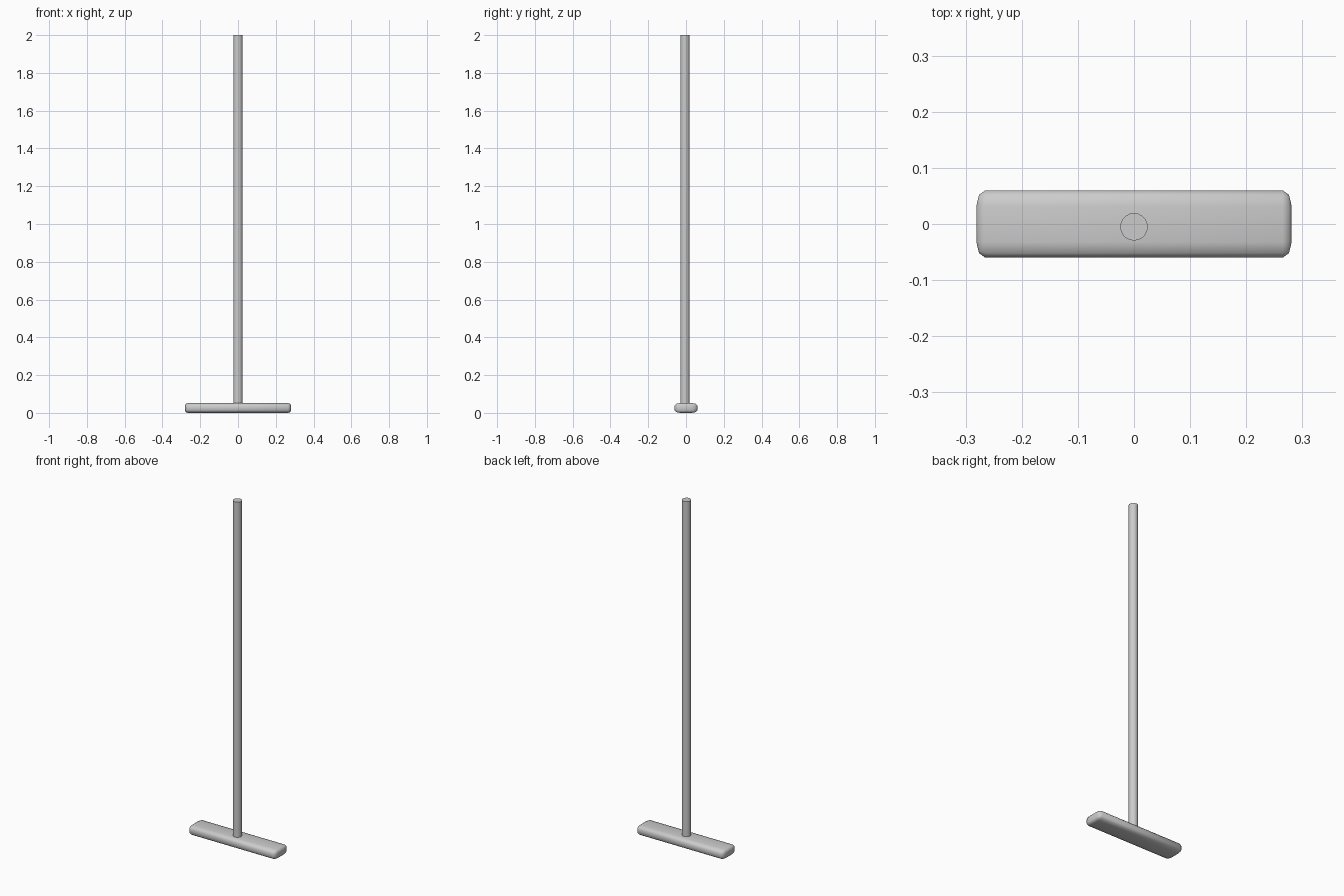
import bpy, bmesh
from mathutils import Vector

if "Cube" in bpy.data.objects:
    bpy.data.objects.remove(bpy.data.objects["Cube"])

# Overall sizes
BASE = Vector((0.562, 0.12, 0.052))
ROUND = Vector((0.016, 0.028, 0.014))   # edge rounding along each axis
POLE_R, POLE_Y, HEIGHT = 0.0245, -0.005, 2.0


def finish(bm, name, location, angle):
    mesh = bpy.data.meshes.new(name)
    bm.to_mesh(mesh)
    bm.free()
    ob = bpy.data.objects.new(name, mesh)
    ob.location = location
    bpy.context.collection.objects.link(ob)
    bpy.context.view_layer.objects.active = ob
    ob.select_set(True)
    bpy.ops.object.shade_smooth_by_angle(angle=angle)
    ob.select_set(False)
    return ob


# Base bar: bevelled in a stretched space so the rounding differs per axis
bm = bmesh.new()
bmesh.ops.create_cube(bm, size=1)
bmesh.ops.scale(bm, verts=bm.verts,
                vec=Vector([b / r for b, r in zip(BASE, ROUND)]))
bmesh.ops.bevel(bm, geom=bm.edges[:], offset=1, offset_type='OFFSET',
                segments=2, profile=0.5, affect='EDGES')
bmesh.ops.scale(bm, verts=bm.verts, vec=ROUND)
finish(bm, "base_bar", (0, 0, BASE.z / 2), 1.2)

# Upright pole, slightly sunk into the base
bottom = 0.03
bm = bmesh.new()
bmesh.ops.create_cone(bm, cap_ends=True, segments=20, radius1=POLE_R,
                      radius2=POLE_R, depth=HEIGHT - bottom)
finish(bm, "pole", (0, POLE_Y, (HEIGHT + bottom) / 2), 0.7)
